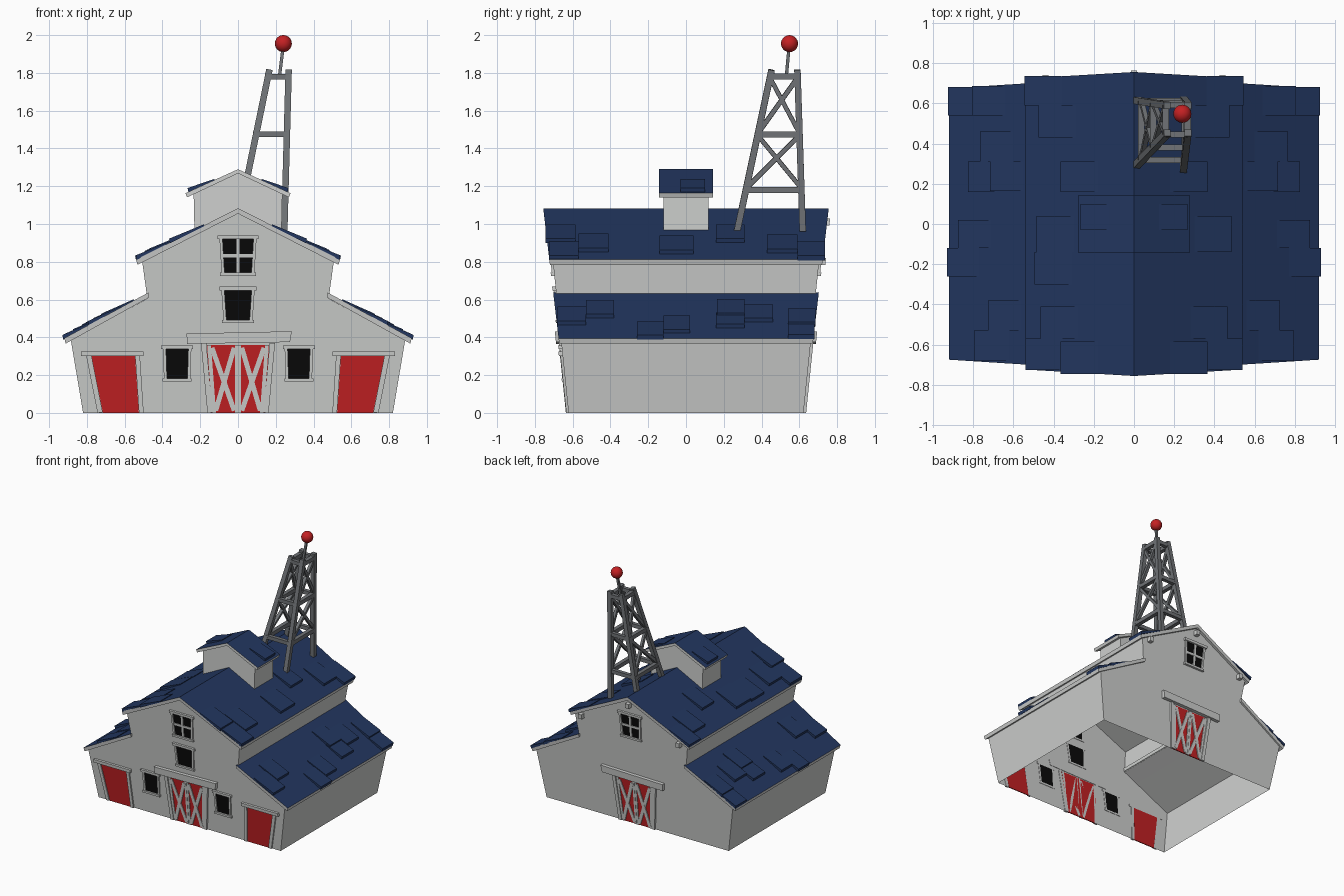
import bpy, bmesh, math
from mathutils import Vector

if "Cube" in bpy.data.objects:
    bpy.data.objects.remove(bpy.data.objects["Cube"])

def material(name, rgb):
    m = bpy.data.materials.new(name)
    m.diffuse_color = (*rgb, 1)
    m.use_nodes = True
    m.node_tree.nodes["Principled BSDF"].inputs["Base Color"].default_value = m.diffuse_color
    return m

WHITE = material("off_white", (0.62, 0.63, 0.62))
RED = material("barn_red", (0.55, 0.015, 0.017))
BLUE = material("navy_blue", (0.016, 0.037, 0.115))
GREY = material("steel_grey", (0.16, 0.17, 0.18))
BLACK = material("black", (0.003, 0.003, 0.003))

def wall(z):            # half depth of the outward-leaning gable walls
    return 0.622 + 0.103 * z

def eave(z):            # half depth of the roofs
    return 0.628 + 0.118 * z

def finish(name, bm, mats, rule=None):
    bmesh.ops.recalc_face_normals(bm, faces=bm.faces)
    if rule:
        for f in bm.faces:
            f.material_index = rule(f)
    me = bpy.data.meshes.new(name)
    bm.to_mesh(me)
    bm.free()
    for m in mats:
        me.materials.append(m)
    ob = bpy.data.objects.new(name, me)
    bpy.context.collection.objects.link(ob)
    return ob

def prism(name, pts, ya, yb, mats, rule=None, open_edge=None):
    """Extrude an x-z outline between two y functions of z."""
    bm = bmesh.new()
    a = [bm.verts.new((x, ya(z), z)) for x, z in pts]
    b = [bm.verts.new((x, yb(z), z)) for x, z in pts]
    bm.faces.new(a)
    bm.faces.new(b)
    for i in range(len(pts)):
        j = (i + 1) % len(pts)
        if i != open_edge:
            bm.faces.new((a[i], a[j], b[j], b[i]))
    return finish(name, bm, mats, rule)

def plate(name, pts, depth, mat, side=-1):
    """Piece lying on the front (-1) or back (1) wall."""
    return prism(name, pts, lambda z: side * (wall(z) - 0.003),
                 lambda z: side * (wall(z) + depth), [mat])

def strip(name, a, b, w, depth, mat=WHITE, side=-1):
    d = Vector((b[0] - a[0], b[1] - a[1])).normalized() * w / 2
    n = (-d.y, d.x)
    pts = [(a[0] + n[0], a[1] + n[1]), (a[0] - n[0], a[1] - n[1]),
           (b[0] - n[0], b[1] - n[1]), (b[0] + n[0], b[1] + n[1])]
    pts = [(x, max(z, 0)) for x, z in pts]
    return plate(name, pts, depth, mat, side)

def rect(x0, x1, z0, z1):
    return [(x0, z0), (x1, z0), (x1, z1), (x0, z1)]

# Barn body: open-bottomed shell
half = [(0.82, 0), (0.885, 0.385), (0.48, 0.605), (0.507, 0.80)]
outline = half + [(0, 1.055)] + [(-x, z) for x, z in reversed(half)]
prism("barn_body", outline, lambda z: -wall(z), wall, [WHITE, BLACK],
      lambda f: int(f.normal.z > 0.3 and f.calc_center_median().z > 0.85),
      open_edge=len(outline) - 1)

# Roof slabs, blue on top and white at the edges
def top_blue(f):
    return int(f.normal.z > 0.3)

def roof(name, s, inner, outer, depth_fn, t=0.028):
    pts = [(s * inner[0], inner[1]), (s * outer[0], outer[1]),
           (s * (outer[0] - 0.008), outer[1] - t), (s * inner[0], inner[1] - t)]
    prism(name, pts, lambda z: -depth_fn(z), depth_fn, [WHITE, BLUE], top_blue)

UPPER = ((0, 1.083), (0.54, 0.812))
LOWER = ((0.475, 0.637), (0.92, 0.395))
CUPOLA = ((0, 1.29), (0.278, 1.163))

# Loose shingles: tilted boxes with raised lower edge
def shingle(name, s, line, x0, x1, y0, y1):
    (xa, za), (xb, zb) = line
    h = lambda x: za + (x - xa) * (zb - za) / (xb - xa)
    pts = [(s * x0, h(x0) - 0.004), (s * x1, h(x1) - 0.004),
           (s * (x1 + 0.005), h(x1) + 0.02), (s * x0, h(x0) + 0.006)]
    prism(name, pts, lambda z: y0, lambda z: y1, [BLUE])

upper_shingles = [(.36, .54, .59, .735), (.29, .47, .43, .59), (.18, .36, .16, .31),
                  (.30, .48, -.14, .04), (.28, .46, -.57, -.41),
                  (.18, .36, -.745, -.585), (.355, .535, -.725, -.57)]
lower_shingles = [(.75, .92, .54, .68), (.64, .80, .54, .685), (.60, .76, .31, .46),
                  (.68, .82, .16, .31), (.55, .71, .165, .31), (.71, .87, -.12, .02),
                  (.77, .925, -.26, -.12), (.56, .72, -.53, -.38), (.62, .79, -.68, -.53)]
for s, tag in ((-1, "left"), (1, "right")):
    roof("upper_roof_" + tag, s, *UPPER, eave)
    roof("lower_roof_" + tag, s, *LOWER, eave)
    roof("cupola_roof_" + tag, s, *CUPOLA, lambda z: 0.142, 0.022)
    for q in upper_shingles:
        shingle("upper_shingle", s, UPPER, *q)
    for q in lower_shingles:
        shingle("lower_shingle", s, LOWER, *q)
    shingle("cupola_shingle", s, CUPOLA, .125, .262, -.03, .10)
shingle("upper_shingle", -1, UPPER, .31, .49, -.30, -.14)

# Cupola walls
prism("cupola", [(-.23, .94), (.23, .94), (.235, 1.165), (0, 1.27), (-.235, 1.165)],
      lambda z: -0.118, lambda z: 0.118, [WHITE])

# Windows: black pane, flared frame, cap and sill
def window(x, z0, z1, hb, ht, cross, side=-1):
    plate("window_pane", [(x - hb, z0), (x + hb, z0), (x + ht, z1), (x - ht, z1)],
          0.003, BLACK, side)
    for s in (-1, 1):
        strip("window_jamb", (x + s * (hb + .007), z0), (x + s * (ht + .007), z1),
              0.016, 0.012, WHITE, side)
    plate("window_cap", rect(x - ht - .025, x + ht + .025, z1 - .002, z1 + .018),
          0.018, WHITE, side)
    plate("window_sill", rect(x - hb - .022, x + hb + .022, z0 - .015, z0 + .002),
          0.018, WHITE, side)
    if cross:
        zm = (z0 + z1) / 2
        plate("window_mullion", rect(x - .009, x + .009, z0, z1), 0.009, WHITE, side)
        plate("window_bar", rect(x - ht, x + ht, zm - .009, zm + .009), 0.008, WHITE, side)

for x in (-.322, .322):
    window(x, .18, .34, .055, .06, False)
window(0, .49, .65, .062, .073, False)
for side in (-1, 1):
    window(0, .74, .922, .072, .083, True, side)

# Centre double doors with crossed boards and sliding rail, front and back
for side in (-1, 1):
    plate("double_door", [(-.14, 0), (.14, 0), (.165, .36), (-.165, .36)], 0.004, RED, side)
    for s in (-1, 1):
        strip("door_frame", (s * .148, 0), (s * .182, .37), .028, .014, WHITE, side)
        strip("door_edge", (s * .126, 0), (s * .153, .36), .02, .009, WHITE, side)
        strip("door_center", (s * .009, 0), (s * .009, .36), .016, .009, WHITE, side)
        strip("door_brace", (s * .02, .012), (s * .138, .345), .026, .010, WHITE, side)
        strip("door_brace", (s * .118, .012), (s * .02, .345), .026, .011, WHITE, side)
    plate("door_rail", [(-.27, .365), (.275, .375), (.285, .432), (-.272, .42)],
          0.028, WHITE, side)

# Side doors on the front
for s in (-1, 1):
    plate("side_door", [(s * .525, 0), (s * .715, 0), (s * .775, .30), (s * .545, .30)],
          0.004, RED)
    strip("side_door_jamb", (s * .73, 0), (s * .79, .305), .028, .012)
    strip("side_door_jamb", (s * .512, 0), (s * .532, .305), .025, .012)
    plate("side_door_lintel", rect(*sorted((s * .50, s * .83)), .30, .326), .02, WHITE)

# Beam ends under the back eaves
for x, z in ((0, 1.02), (-.44, .81), (.44, .81)):
    plate("beam_end", rect(x - .016, x + .016, z - .028, z + .01), .035, WHITE, 1)

# Lattice tower
def beam(name, a, b, w, mat=GREY):
    a, b = Vector(a), Vector(b)
    d = (b - a).normalized()
    u = d.cross(Vector((0, 1, 0)) if abs(d.y) < 0.9 else Vector((0, 0, 1))).normalized()
    v = d.cross(u)
    bm = bmesh.new()
    ends = [[bm.verts.new(p + (u * i + v * j) * w / 2)
             for i, j in ((-1, -1), (1, -1), (1, 1), (-1, 1))] for p in (a, b)]
    bm.faces.new(ends[0])
    bm.faces.new(ends[1])
    for i in range(4):
        j = (i + 1) % 4
        bm.faces.new((ends[0][i], ends[0][j], ends[1][j], ends[1][i]))
    return finish(name, bm, [mat])

def leg(i, j, z):       # i: left/right, j: front/back
    t = (z - 0.96) / 0.85
    x0, x1 = ((-.01, .165), (.245, .268))[i]
    y0, y1 = ((.27, .452), (.618, .59))[j]
    return (x0 + (x1 - x0) * t, y0 + (y1 - y0) * t, z)

for i in (0, 1):
    for j in (0, 1):
        beam("tower_leg", leg(i, j, 0.96 if i else 1.02), leg(i, j, 1.815), .034)
    for lo, hi in ((1.19, 1.47), (1.48, 1.775)):
        beam("tower_brace", leg(i, 0, lo), leg(i, 1, hi), .024)
        beam("tower_brace", leg(i, 1, lo), leg(i, 0, hi), .022)
    for z in (1.18, 1.475, 1.78):
        beam("tower_rung_side", leg(i, 0, z), leg(i, 1, z), .032)
        beam("tower_rung_cross", leg(0, i, z), leg(1, i, z), .03)

# Antenna and ball
beam("antenna", (.218, .53, 1.77), (.238, .545, 1.93), .017)
bpy.ops.mesh.primitive_uv_sphere_add(segments=24, ring_count=14, radius=.045,
                                     location=(.24, .548, 1.955))
ball = bpy.context.object
ball.name = "beacon_ball"
ball.data.materials.append(RED)
bpy.ops.object.shade_smooth_by_angle()
